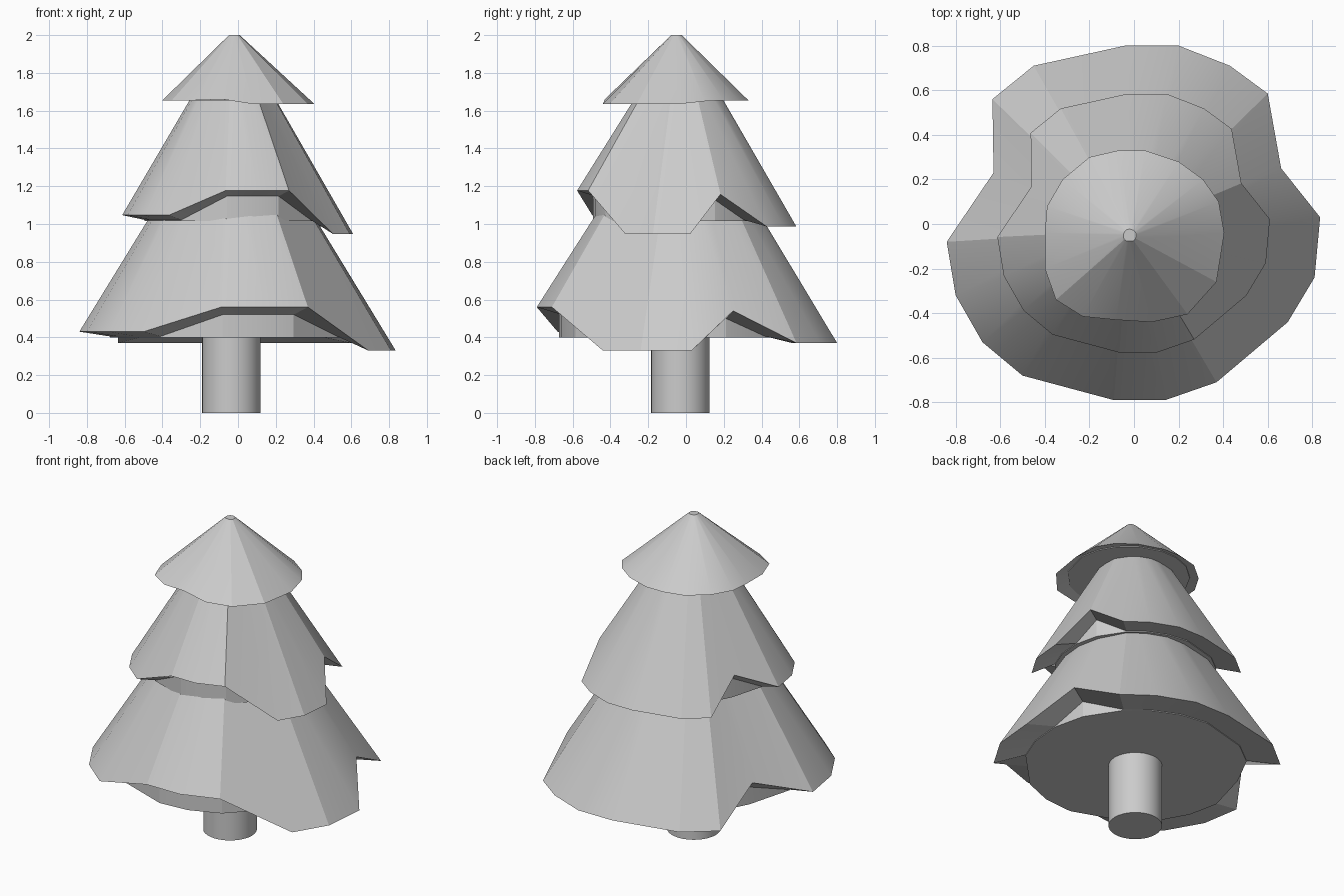
import bpy, bmesh, math
from mathutils import Vector

if "Cube" in bpy.data.objects:
    bpy.data.objects.remove(bpy.data.objects["Cube"])

CENTRE = Vector((-0.035, -0.03, 0))

# Wavy hem of a branch layer, counter-clockwise from the back
HEM = [(.20, .80, .37), (-.04, .80, .37), (-.45, .71, .37), (-.635, .56, .37),
       (-.63, .23, .55), (-.84, -.08, .43), (-.80, -.32, .43), (-.68, -.53, .43),
       (-.50, -.68, .43), (-.09, -.79, .56), (.14, -.79, .56), (.37, -.71, .56),
       (.69, -.44, .33), (.81, -.24, .33), (.835, .03, .33), (.66, .25, .54),
       (.60, .585, .37), (.43, .71, .37)]

# Nearly level hem of the top cap
CAP = [(-.07, .33, 1.655), (-.20, .30, 1.655), (-.32, .20, 1.655), (-.39, .08, 1.655),
       (-.40, -.04, 1.655), (-.40, -.20, 1.655), (-.35, -.34, 1.655), (-.23, -.415, 1.655),
       (-.08, -.43, 1.66), (.08, -.44, 1.635), (.24, -.405, 1.635), (.37, -.26, 1.635),
       (.405, -.04, 1.635), (.38, .10, 1.65), (.31, .20, 1.655), (.20, .28, 1.655),
       (.05, .33, 1.655)]


def finish(bm, name, angle):
    bmesh.ops.recalc_face_normals(bm, faces=bm.faces)
    me = bpy.data.meshes.new(name)
    bm.to_mesh(me)
    bm.free()
    ob = bpy.data.objects.new(name, me)
    bpy.context.collection.objects.link(ob)
    bpy.ops.object.select_all(action='DESELECT')
    ob.select_set(True)
    bpy.context.view_layer.objects.active = ob
    bpy.ops.object.shade_smooth_by_angle(angle=math.radians(angle))
    return ob


def layer(name, hem, apex, t, core, core_r, base_z, lip):
    """Tapered skirt with a hem lip folding in to a vertical core and flat base."""
    hem = [Vector(p) for p in hem]
    apex = Vector(apex)
    rings = [[p.lerp(apex, t) for p in hem], hem, [], []]
    for p in hem:
        d = Vector((p.x - core.x, p.y - core.y, 0))
        q = core + d.normalized() * min(core_r, d.length * .95)
        rings[2].append(Vector((q.x, q.y, max(p.z - lip, base_z + .005))))
        rings[3].append(Vector((q.x, q.y, base_z)))
    bm = bmesh.new()
    rv = [[bm.verts.new(p) for p in r] for r in rings]
    n = len(hem)
    for a, b in zip(rv, rv[1:]):
        for i in range(n):
            j = (i + 1) % n
            bm.faces.new((a[i], b[i], b[j], a[j]))
    bm.faces.new(rv[0])
    bm.faces.new(rv[-1])
    return finish(bm, name, 20)


# Trunk
bm = bmesh.new()
bmesh.ops.create_cone(bm, cap_ends=True, segments=32, radius1=.155, radius2=.155, depth=.45)
bmesh.ops.translate(bm, verts=bm.verts, vec=CENTRE + Vector((0, 0, .225)))
finish(bm, "trunk", 30)

# Lower and middle branch layers share one hem, scaled and raised
layer("lower_branches", HEM, (-.03, -.03, 1.75), .7, CENTRE, .645, .40, .04)
S, UP = .73, .617
layer("middle_branches", [(x * S, y * S, z + UP) for x, y, z in HEM],
      (-.025, -.03, 2.05), .72, CENTRE * S, .645 * S, .40 + UP, .03)

# Top cap
layer("top_branches", CAP, (-.02, -.05, 2.027), .93, Vector((0, -.05, 0)), .355, 1.655, .0)
